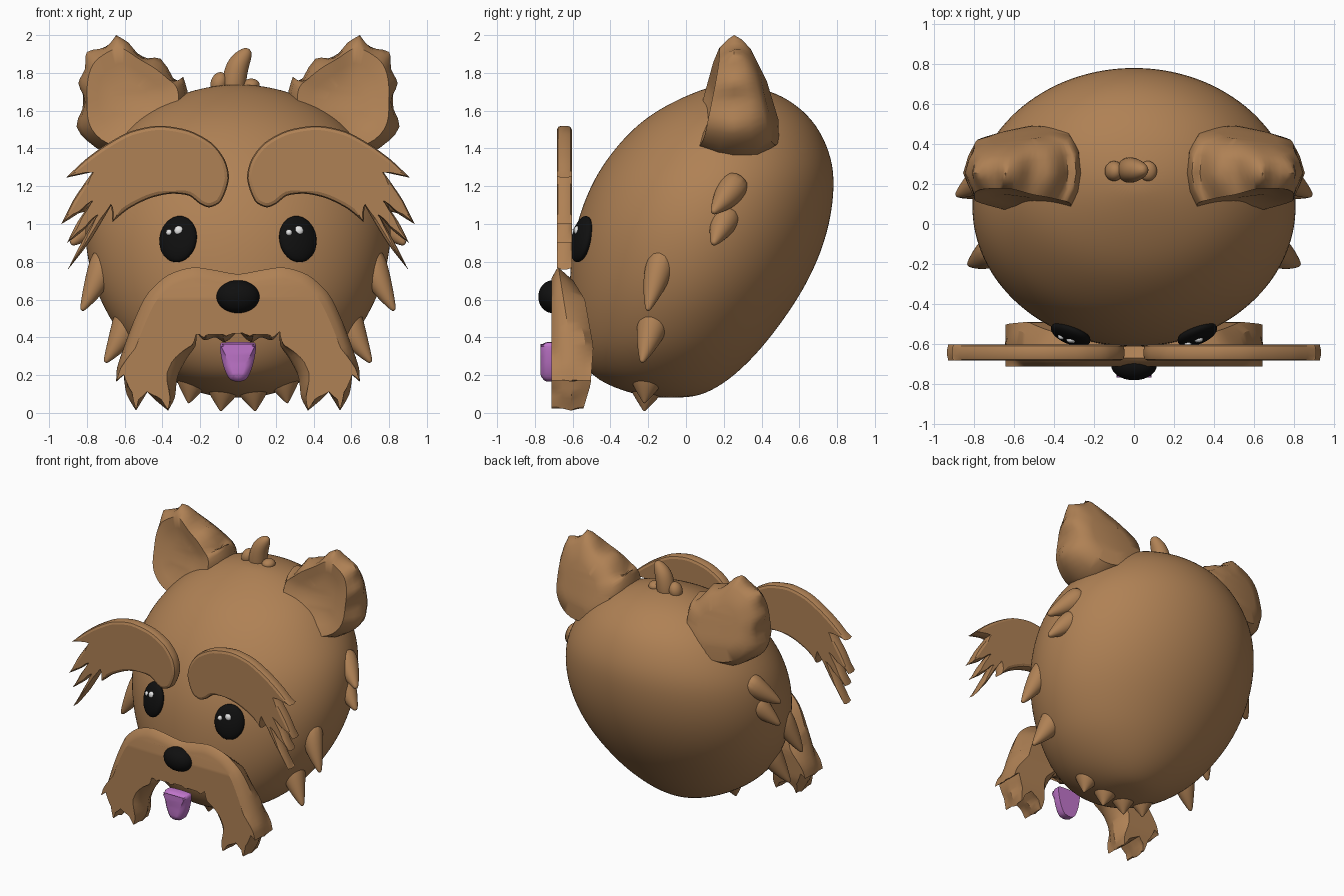
import bpy, bmesh, math
from mathutils import Vector, Euler
from mathutils.geometry import tessellate_polygon

cube = bpy.data.objects.get("Cube")
if cube:
    bpy.data.objects.remove(cube)


def material(name, rgb, rough=0.7):
    m = bpy.data.materials.new(name)
    m.use_nodes = True
    m.diffuse_color = (*rgb, 1)
    bsdf = m.node_tree.nodes["Principled BSDF"]
    bsdf.inputs["Base Color"].default_value = (*rgb, 1)
    bsdf.inputs["Roughness"].default_value = rough
    return m


FUR = material("brown fur", (0.43, 0.22, 0.09))
BLACK = material("black", (0.005, 0.005, 0.005))
WHITE = material("white", (0.8, 0.8, 0.8))
PINK = material("tongue purple", (0.53, 0.18, 0.60))


def finish(name, bm, mat, angle=40):
    bmesh.ops.recalc_face_normals(bm, faces=bm.faces[:])
    me = bpy.data.meshes.new(name)
    bm.to_mesh(me)
    bm.free()
    me.materials.append(mat)
    me.polygons.foreach_set("use_smooth", [True] * len(me.polygons))
    me.set_sharp_from_angle(angle=math.radians(angle))
    ob = bpy.data.objects.new(name, me)
    bpy.context.collection.objects.link(ob)
    return ob


def loft(bm, rings, cap):
    """Bridge equal-sized closed rings; cap lists index tuples for the end faces."""
    vs = [[bm.verts.new(p) for p in r] for r in rings]
    n = len(vs[0])
    for a, b in zip(vs, vs[1:]):
        for i in range(n):
            bm.faces.new((a[i], a[(i + 1) % n], b[(i + 1) % n], b[i]))
    for ring in (vs[0], vs[-1]):
        for tri in cap:
            bm.faces.new([ring[i] for i in tri])


def smooth_outline(pts, steps):
    """Closed flowing curve through points; sharp corners stay sharp."""
    p = [Vector(q) for q in pts]
    n = len(p)
    tan = []
    for i in range(n):
        a, b = p[i] - p[i - 1], p[(i + 1) % n] - p[i]
        sharp = a.normalized().dot(b.normalized()) < 0.25
        tan.append(Vector((0, 0)) if sharp else (a + b).normalized())
    out = []
    for i in range(n):
        a, b = p[i], p[(i + 1) % n]
        d = (b - a).length * 0.8
        for k in range(steps):
            t = k / steps
            out.append(a * (2*t**3 - 3*t*t + 1) + b * (3*t*t - 2*t**3)
                       + tan[i] * d * (t**3 - 2*t*t + t)
                       + tan[(i + 1) % n] * d * (t**3 - t*t))
    return out


def plate(name, pts, rings, mat, side=1, steps=4, centre=None, angle=40):
    """Puffy slab in xz from rings of (inset, y as a number or function of x, z; smoothing).
    With a centre, inset is a fraction towards it; otherwise a distance kept
    below the local strand width."""
    o = smooth_outline(pts, steps)
    n = len(o)
    area = sum(o[i - 1].x * o[i].y - o[i].x * o[i - 1].y for i in range(n))
    tan = [(o[(i + 1) % n] - o[i - 1]).normalized() * math.copysign(1, area) for i in range(n)]
    room = [0.35 * min([(o[j] - o[i]).length for j in range(n)
                        if j != i and tan[i].dot(tan[j]) < 0.2]) for i in range(n)]
    loops = []
    for inset, y, passes in rings:
        if centre:
            loop = [q.lerp(Vector(centre), inset) for q in o]
        else:
            loop = [o[i] + Vector((-tan[i].y, tan[i].x)) * min(inset, room[i]) for i in range(n)]
        for _ in range(passes):
            loop = [(loop[i - 1] + loop[i] * 2 + loop[(i + 1) % n]) / 4 for i in range(n)]
        loops.append([(q.x * side, y(q.x, q.y) if callable(y) else y, q.y) for q in loop])
    bm = bmesh.new()
    loft(bm, loops, tessellate_polygon([[q.to_3d() for q in o]]))
    return finish(name, bm, mat, angle)


def horn(name, path, side=1, seg=12):
    """Tapered tuft along (x, y, z, radius) points with a rounded tip."""
    p = [Vector((x * side, y, z)) for x, y, z, r in path]
    rad = [q[3] for q in path]
    p.append(p[-1] + (p[-1] - p[-2]).normalized() * rad[-1] * 0.8)
    rad.append(rad[-1] * 0.4)
    rings = []
    for i in range(len(p)):
        d = p[min(i + 1, len(p) - 1)] - p[max(i - 1, 0)]
        rot = d.to_track_quat('Z', 'Y')
        rings.append([p[i] + rot @ Vector((math.cos(a), math.sin(a), 0)) * rad[i]
                      for a in (2 * math.pi * k / seg for k in range(seg))])
    bm = bmesh.new()
    loft(bm, rings, [range(seg)])
    ob = finish(name, bm, FUR, 180)
    sub = ob.modifiers.new("Smooth", 'SUBSURF')
    sub.levels = sub.render_levels = 2


def ball(name, loc, size, mat, rot=(0, 0, 0)):
    bm = bmesh.new()
    bmesh.ops.create_uvsphere(bm, u_segments=32, v_segments=18, radius=1)
    bmesh.ops.scale(bm, vec=size, verts=bm.verts)
    m = Euler(rot).to_matrix()
    for v in bm.verts:
        v.co = m @ v.co + Vector(loc)
    finish(name, bm, mat, 180)


def ramp(*keys, taper=0):
    """Piecewise-linear y over z; taper thins the part around y = 0.27 outward in x."""
    def f(x, z):
        y = keys[-1][1]
        for (z0, y0), (z1, y1) in zip(keys, keys[1:]):
            if z <= z1:
                y = y0 + (y1 - y0) * max(0, (z - z0) / (z1 - z0))
                break
        return 0.27 + (y - 0.27) * (1 - taper * max(0, x - 0.5))
    return f


# Head: elliptical slices (z, front y, back y, half width)
SLICES = [(0.08, -0.16, 0.0, 0.07), (0.098, -0.28, 0.10, 0.19), (0.17, -0.48, 0.225, 0.36),
          (0.28, -0.56, 0.345, 0.51), (0.40, -0.60, 0.45, 0.62), (0.60, -0.62, 0.595, 0.74),
          (0.80, -0.615, 0.70, 0.80), (1.00, -0.585, 0.765, 0.82), (1.20, -0.51, 0.79, 0.79),
          (1.35, -0.42, 0.775, 0.715), (1.50, -0.29, 0.71, 0.60), (1.60, -0.16, 0.625, 0.48),
          (1.68, 0.0, 0.51, 0.33), (1.72, 0.11, 0.39, 0.19), (1.738, 0.18, 0.29, 0.07)]
bm = bmesh.new()
loft(bm, [[(w * math.cos(a), (f + b) / 2 + (b - f) / 2 * math.sin(a), z)
           for a in (2 * math.pi * k / 40 for k in range(40))] for z, f, b, w in SLICES], [range(40)])
sub = finish("head", bm, FUR, 180).modifiers.new("Smooth", 'SUBSURF')
sub.levels = sub.render_levels = 2

# Moustache muzzle, mirrored outline from top centre round to mouth centre
half = [(0.12, 0.755), (0.24, 0.77), (0.37, 0.73), (0.48, 0.63), (0.55, 0.49), (0.60, 0.36),
        (0.64, 0.24), (0.645, 0.165), (0.605, 0.20), (0.59, 0.10), (0.54, 0.012), (0.48, 0.11),
        (0.44, 0.07), (0.37, 0.012), (0.335, 0.08), (0.32, 0.19), (0.27, 0.29), (0.225, 0.355),
        (0.22, 0.43), (0.18, 0.385), (0.12, 0.40), (0.07, 0.375)]
outline = [(0, 0.735)] + half + [(0, 0.435)] + [(-x, z) for x, z in reversed(half)]
MUZZLE_RINGS = [(0.07, ramp((0.0, -0.55), (0.15, -0.505), (0.35, -0.49), (0.6, -0.535), (0.77, -0.64)), 0),
                (0.02, ramp((0.0, -0.57), (0.2, -0.54), (0.4, -0.535), (0.77, -0.66)), 0),
                (0.0, ramp((0.0, -0.61), (0.3, -0.60), (0.77, -0.675)), 0),
                (0.012, ramp((0.0, -0.65), (0.3, -0.66), (0.77, -0.688)), 0),
                (0.035, ramp((0.0, -0.685), (0.3, -0.695), (0.77, -0.70)), 0),
                (0.06, -0.713, 0)]
plate("muzzle", outline, MUZZLE_RINGS, FUR, angle=30)

# Nose and tongue
ball("nose", (0, -0.705, 0.615), (0.115, 0.077, 0.087), BLACK)
tongue = [(-0.085, 0.372), (0.085, 0.372), (0.096, 0.35), (0.078, 0.25), (0.045, 0.18),
          (0, 0.165), (-0.045, 0.18), (-0.078, 0.25), (-0.096, 0.35)]
plate("tongue", tongue, [(0, -0.69, 0), (0, -0.735, 0), (0.008, -0.752, 0), (0.024, -0.765, 0),
                         (0.045, -0.769, 0)], PINK)

BROW = [(0.048, 1.24), (0.07, 1.34), (0.14, 1.43), (0.26, 1.495), (0.42, 1.52), (0.57, 1.49),
        (0.70, 1.42), (0.81, 1.34), (0.91, 1.245), (0.77, 1.275), (0.87, 1.13), (0.935, 1.0),
        (0.84, 1.06), (0.77, 1.125), (0.85, 1.01), (0.905, 0.90), (0.82, 0.965), (0.745, 1.05),
        (0.83, 0.90), (0.90, 0.76), (0.79, 0.90), (0.67, 1.10), (0.665, 1.01), (0.58, 1.08),
        (0.47, 1.135), (0.36, 1.16), (0.26, 1.15), (0.20, 1.105), (0.15, 1.088), (0.09, 1.12)]
EAR = [(0.645, 2.0), (0.70, 1.935), (0.80, 1.91), (0.81, 1.82), (0.845, 1.745), (0.81, 1.65),
       (0.855, 1.515), (0.76, 1.41), (0.60, 1.33), (0.42, 1.42), (0.29, 1.57), (0.26, 1.66),
       (0.29, 1.78), (0.33, 1.745), (0.41, 1.875), (0.51, 1.88), (0.58, 1.96)]
EAR_RINGS = [(0.45, ramp((1.4, 0.51), (1.55, 0.49), (1.95, 0.37), taper=0.9), 20),
             (0.12, ramp((1.4, 0.50), (1.55, 0.48), (1.95, 0.345), taper=1), 14),
             (0.02, ramp((1.35, 0.40), (1.6, 0.38), (1.98, 0.30), taper=1.2), 4),
             (0.0, 0.255, 0),
             (0.04, ramp((1.35, 0.14), (1.6, 0.15), (1.98, 0.21), taper=1.2), 2),
             (0.12, ramp((1.4, 0.04), (1.55, 0.06), (1.95, 0.17), taper=0.9), 10),
             (0.34, ramp((1.4, 0.06), (1.55, 0.09), (1.9, 0.18), taper=0.9), 20),
             (0.60, ramp((1.35, 0.11), (1.6, 0.13), (1.9, 0.21), taper=0.9), 25)]
TUFTS = {"upper_cheek_tuft": [(0.68, 0.28, 1.24, 0.09), (0.77, 0.22, 1.15, 0.08), (0.875, 0.15, 1.07, 0.025)],
         "middle_cheek_tuft": [(0.70, 0.23, 1.07, 0.09), (0.78, 0.19, 0.99, 0.075), (0.87, 0.15, 0.905, 0.025)],
         "lower_cheek_tuft": [(0.69, -0.11, 0.87, 0.08), (0.735, -0.16, 0.71, 0.08), (0.82, -0.2, 0.555, 0.02)],
         "jaw_tuft": [(0.55, -0.15, 0.56, 0.10), (0.60, -0.19, 0.42, 0.085), (0.695, -0.23, 0.28, 0.02)],
         "chin_tuft": [(0.07, -0.2, 0.20, 0.13), (0.08, -0.21, 0.11, 0.09), (0.09, -0.22, 0.018, 0.012)],
         "outer_chin_tuft": [(0.23, -0.2, 0.25, 0.13), (0.245, -0.21, 0.15, 0.085), (0.26, -0.22, 0.06, 0.012)]}

# Paired parts
for s, tag in ((1, "left"), (-1, "right")):
    plate(f"{tag}_eyebrow", BROW, [(0.022, -0.604, 0), (0.006, -0.611, 0), (0, -0.628, 0), (0, -0.66, 0),
                                   (0.006, -0.677, 0), (0.022, -0.684, 0)], FUR, s, angle=20)
    plate(f"{tag}_ear", EAR, EAR_RINGS, FUR, s, 3, (0.58, 1.64), 50)
    ball(f"{tag}_eye", (0.317 * s, -0.553, 0.92), (0.105, 0.042, 0.125), BLACK, (-0.22, 0, 0.38 * s))
    for nm, dx, dz, r in (("large", 0.004, 0.045, 0.025), ("small", -0.047, 0.035, 0.017)):
        y = -0.59 + 0.4 * s * dx + 0.25 * dz
        ball(f"{tag}_eye_{nm}_glint", (0.317 * s + dx, y, 0.92 + dz), (r, 0.016, r), WHITE)
    for nm, path in TUFTS.items():
        horn(f"{tag}_{nm}", path, s)

# Crown tuft with two small curls
horn("crown_tuft", [(-0.03, 0.27, 1.66, 0.065), (-0.02, 0.27, 1.77, 0.068),
                    (0.0, 0.27, 1.85, 0.062), (0.04, 0.27, 1.90, 0.042)])
ball("right_crown_curl", (-0.10, 0.265, 1.745), (0.045, 0.05, 0.06), FUR, (0, 0.3, 0))
ball("left_crown_curl", (0.07, 0.265, 1.735), (0.045, 0.05, 0.035), FUR)
